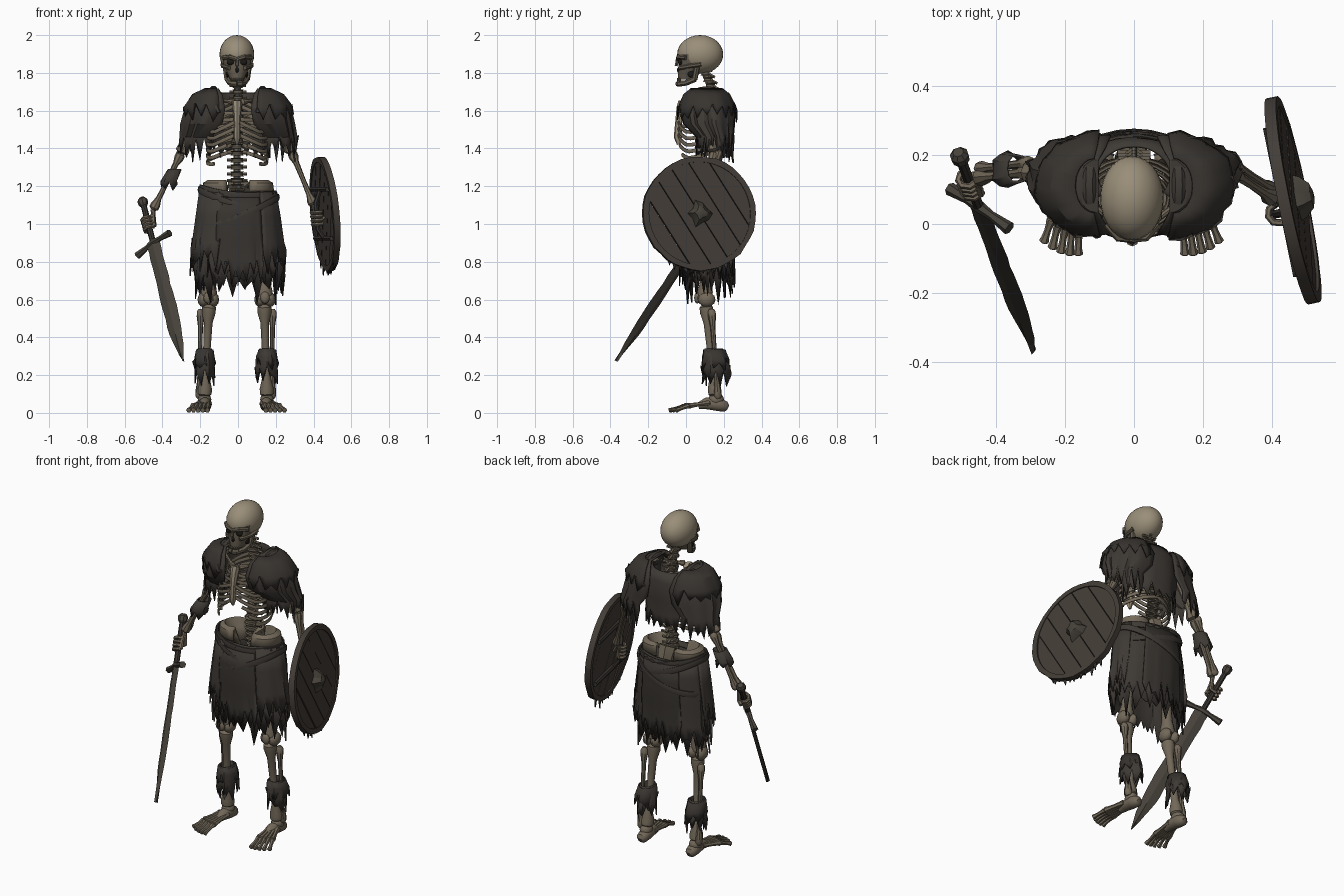
import bpy, bmesh, math, random
from mathutils import Vector as V, Matrix

random.seed(7)
TAU = 2 * math.pi
if "Cube" in bpy.data.objects:
    bpy.data.objects.remove(bpy.data.objects["Cube"])


def material(name, r, g, b):
    m = bpy.data.materials.new(name)
    m.use_nodes = True
    m.diffuse_color = (r, g, b, 1)
    node = next(n for n in m.node_tree.nodes if n.type == 'BSDF_PRINCIPLED')
    node.inputs["Base Color"].default_value = (r, g, b, 1)
    node.inputs["Roughness"].default_value = 0.9
    return m


PALE = material("pale bone", .32, .27, .19)
BONE = material("aged bone", .17, .14, .1)
STAINED = material("stained bone", .13, .108, .077)
CLOTH = material("ragged cloth", .048, .041, .035)
DARK = material("dark cloth", .039, .034, .029)
WOOD = material("old wood", .056, .046, .038)
IRON = material("rusty iron", .062, .054, .043)
HOLLOW = material("hollow black", .012, .01, .008)


def part(name, mat, bm, angle=40, thick=0):
    bmesh.ops.recalc_face_normals(bm, faces=bm.faces[:])
    mesh = bpy.data.meshes.new(name)
    bm.to_mesh(mesh)
    bm.free()
    mesh.materials.append(mat)
    ob = bpy.data.objects.new(name, mesh)
    bpy.context.collection.objects.link(ob)
    bpy.ops.object.select_all(action='DESELECT')
    ob.select_set(True)
    bpy.context.view_layer.objects.active = ob
    bpy.ops.object.shade_smooth_by_angle(angle=math.radians(angle))
    if thick:
        mod = ob.modifiers.new("thickness", 'SOLIDIFY')
        mod.thickness = thick
        mod.offset = 0


def loft(bm, rings, wrap=True, caps=True):
    vs = [[bm.verts.new(p) for p in r] for r in rings]
    n = len(vs[0])
    for a, b in zip(vs, vs[1:]):
        for i in range(n if wrap else n - 1):
            j = (i + 1) % n
            bm.faces.new((a[i], a[j], b[j], b[i]))
    if caps:
        bm.faces.new(vs[0])
        bm.faces.new(vs[-1][::-1])
    return vs


def tube(bm, pts, radii, n=7, flat=1.0):
    pts = [V(p) for p in pts]
    if not isinstance(radii, (list, tuple)):
        radii = [radii] * len(pts)
    chord = (pts[-1] - pts[0]).normalized()
    ref = V((0, 0, 1)) if abs(chord.z) < .7 else V((0, 1, 0))
    rings = []
    for i, p in enumerate(pts):
        t = (pts[min(i + 1, len(pts) - 1)] - pts[max(i - 1, 0)]).normalized()
        u = t.cross(ref).normalized()
        w = u.cross(t)
        rings.append([p + radii[i] * (u * math.cos(a) * flat + w * math.sin(a))
                      for a in (TAU * k / n for k in range(n))])
    loft(bm, rings)


def bone(bm, a, b, r, knob=1.6, n=8):
    a, b = V(a), V(b)
    prof = [(0, .9), (.03, knob), (.09, knob), (.2, 1), (.5, .85),
            (.8, 1), (.91, knob), (.97, knob), (1, .9)]
    tube(bm, [a.lerp(b, f) for f, _ in prof], [r * k for _, k in prof], n)


def ball(bm, c, r, seg=12):
    bmesh.ops.create_uvsphere(bm, u_segments=seg, v_segments=max(6, seg // 2), radius=1,
                              matrix=Matrix.Translation(c) @ Matrix.Diagonal((*r, 1)))


# Draped sheet from (cx, cy, z, rx, ry) rings, with a torn hem; angle zero is the front
def shell(name, mat, rings, n=24, arc=(0, TAU), hem=0.0, fold=.05, side=1, cap=False, thick=.007):
    bm = bmesh.new()
    full = arc[1] - arc[0] > TAU - .01
    cols = n if full else n + 1
    wave = [random.uniform(-fold, fold) for _ in range(cols)]
    tear = [hem * (random.uniform(.4, 1.3) if i % 2 else random.uniform(-.5, .4)) for i in range(cols)]
    rows = list(rings)
    if hem:
        x, y, z, rx, ry = rings[-1]
        rows.append((x, y, z, rx * 1.04, ry * 1.04))
    out = []
    for k, (cx, cy, z, rx, ry) in enumerate(rows):
        last = k == len(rows) - 1
        row = []
        for i in range(cols):
            t = arc[0] + (arc[1] - arc[0]) * i / n
            f = 1 + wave[i] * k / (len(rows) - 1) + random.uniform(-fold, fold) * .25
            row.append((side * (cx + rx * f * math.sin(t)), cy - ry * f * math.cos(t),
                        z - (tear[i] + hem * .25) * last))
        out.append(row)
    vs = loft(bm, out, full, False)
    if cap:
        bm.faces.new(vs[0])
    part(name, mat, bm, 30, thick)


# Skull
bm = bmesh.new()
ball(bm, (-.006, .075, 1.898), (.092, .122, .102), 28)
part("cranium", PALE, bm, 60)
bm = bmesh.new()
face = [(.022, 1.9, .08, .06), (.02, 1.84, .073, .06), (.015, 1.8, .053, .058), (.005, 1.765, .038, .048)]
loft(bm, [[(-.005 + rx * math.sin(TAU * k / 14), cy - ry * math.cos(TAU * k / 14), z)
           for k in range(14)] for cy, z, rx, ry in face])
for s in (1, -1):
    tube(bm, [(-.005 + s * .074, .0, 1.88), (-.005 + s * .04, -.04, 1.885), (-.005, -.043, 1.872)], .012)
    tube(bm, [(-.005 + s * .077, .08, 1.845), (-.005 + s * .075, .02, 1.836), (-.005 + s * .04, -.035, 1.826)], .012)
    tube(bm, [(-.005 + s * .064, .06, 1.84), (-.005 + s * .053, .046, 1.765)], .015)
    tube(bm, [(-.005 + s * .052, .05, 1.768), (-.005 + s * .038, .0, 1.747), (-.005 + s * .018, -.037, 1.742),
              (-.005, -.042, 1.742)], .015)
tube(bm, [(-.005, -.046, 1.875), (-.005, -.052, 1.836)], [.008, .009], 6)
for k in range(-3, 4):
    ball(bm, (-.005 + k * .01, -.044 + abs(k) * .004, 1.763), (.0048, .005, .011), 6)
part("face_and_jaw", STAINED, bm)
bm = bmesh.new()
for s in (1, -1):
    ball(bm, (-.005 + s * .034, -.029, 1.857), (.021, .014, .017))
    ball(bm, (-.005 + s * .05, .03, 1.795), (.008, .022, .02))
ball(bm, (-.005, -.038, 1.815), (.01, .01, .015), 8)
part("eye_nose_and_cheek_hollows", HOLLOW, bm)

# Spine
bm = bmesh.new()
path = [V((0, .15, 1.1)), V((-.005, .13, 1.25)), V((-.005, .17, 1.42)),
        V((0, .19, 1.56)), V((0, .15, 1.68)), V((-.005, .09, 1.83))]
for i in range(24):
    f = i / 23 * (len(path) - 1)
    k = min(int(f), len(path) - 2)
    p = path[k].lerp(path[k + 1], f - k)
    r = .038 - .01 * i / 23
    tube(bm, [p + V((0, 0, h)) for h in (-.012, -.006, .006, .012)], [r, r * .8, r * .8, r], 10)
    tube(bm, [p, p + V((0, .05, -.02))], [.012, .007], 5)
    tube(bm, [p + V((-r * 1.5, .02, 0)), p + V((r * 1.5, .02, 0))], .008, 5)
tube(bm, path, .02)
part("spine", STAINED, bm)

# Ribcage
bm = bmesh.new()
for s in (1, -1):
    for i in range(9):
        w = .085 + .075 * math.sin(min(1, (i + 1) / 6) * math.pi / 2)
        end = math.pi * (.97 if i < 6 else .97 - .08 * (i - 5))
        pts = []
        for j in range(13):
            t = end * j / 12
            z = 1.665 - i * .034 - .08 * math.sin(t * .62) + (.06 * max(0, t - 2.2) if i > 2 else 0)
            pts.append((-.005 + s * w * math.sin(t), .075 + (.08 + .035 * min(1, i / 3)) * math.cos(t), z))
        tube(bm, pts, .011, 6, .55)
    bone(bm, (s * .02, -.02, 1.645), (s * .17, .09, 1.67), .011)
part("ribs_and_collarbones", BONE, bm)
bm = bmesh.new()
tube(bm, [(-.005, -.012, 1.645), (-.005, -.025, 1.61), (-.005, -.04, 1.53), (-.005, -.043, 1.46), (-.005, -.04, 1.42)],
     [.03, .026, .018, .022, .008], 8, .9)
part("breastbone", PALE, bm)

# Pelvis as two sloping bowls and a tailbone
for s, label in ((1, "left"), (-1, "right")):
    shell(label + "_hip_wing", BONE, [(.1, .118, 1.16, .087, .09), (.1, .12, 1.215, .08, .083), (.092, .12, 1.228, .066, .07),
          (.08, .125, 1.18, .052, .058), (.06, .13, 1.11, .035, .04)], 14, (-.5, math.pi + .5), side=s, thick=.012, fold=.02)
bm = bmesh.new()
tube(bm, [(0, .16, 1.22), (0, .2, 1.13), (0, .18, 1.04)], [.06, .045, .015])
part("tailbone", BONE, bm)

# Legs and feet
for s, label in ((1, "left"), (-1, "right")):
    knee = V((s * .15 - .007, .1, .6))
    ankle = V((s * .165 - .012, .155, .085))
    bm = bmesh.new()
    bone(bm, (s * .12, .12, 1.08), knee, .03, 1.4, 10)
    for k in (1, -1):
        ball(bm, knee + V((k * .026, .01, .0)), (.031, .046, .04))
    ball(bm, knee + V((0, -.04, .01)), (.025, .017, .032))
    bone(bm, knee + V((-s * .004, .005, -.025)), ankle, .023, 1.6, 10)
    bone(bm, knee + V((s * .04, .035, -.05)), ankle + V((s * .028, .015, -.01)), .013)
    part(label + "_leg_bones", BONE, bm)
    bm = bmesh.new()
    tube(bm, [ankle + V((-s * .002, y, z)) for y, z in ((.068, -.058), (.055, -.052), (.015, -.04), (-.05, -.035), (-.09, -.048))],
         [.014, .03, .037, .032, .018], 10)
    ball(bm, ankle + V((0, .005, -.015)), (.036, .042, .036))
    for k in range(5):
        toe = V((s * (.155 + k * .025) - .007, -.09 + .006 * k * (k - 1) * .5, .013))
        base = ankle + V((s * (k - 2) * .012, -.03, -.032))
        knuckle = base.lerp(toe, .62) + V((0, 0, .009))
        bone(bm, base, knuckle, .0135, 1.2, 6)
        bone(bm, knuckle, toe, .0115, 1.2, 6)
    part(label + "_foot", BONE, bm)
    c = s * ankle.x
    shell(label + "_shin_wrap", CLOTH, [(c, .145, .34, .036, .045), (c, .15, .3, .05, .06),
          (c, .16, .24, .05, .064)], 16, hem=.07, fold=.2, side=s)
    shell(label + "_shin_rag", DARK, [(c, .15, .335, .045, .054), (c, .158, .28, .053, .066)],
          14, hem=.05, fold=.2, side=s)

# Skirt in torn layers, with sashes
skirt = [(0, .118, 1.175, .188, .124), (0, .116, 1.08, .205, .138), (.005, .115, .92, .222, .137), (.005, .115, .79, .226, .128)]
shell("skirt", CLOTH, skirt, 52, hem=.11, fold=.06)
shell("under_skirt", DARK, [(x, y, z - .03, a * .93, b * .93) for x, y, z, a, b in skirt], 40, hem=.13, fold=.07)
shell("front_apron", DARK, [(0, .116, 1.14, .2, .14), (0, .115, 1.05, .214, .152), (0, .114, .92, .226, .15),
      (0, .114, .8, .23, .142)], 14, (-.55, .6), hem=.09, fold=.03)
shell("back_apron", DARK, [(0, .118, 1.17, .2, .138), (0, .118, 1.05, .214, .148), (0, .116, .92, .226, .147),
      (0, .115, .8, .23, .138)], 14, (math.pi - .6, math.pi + .6), hem=.09, fold=.03)
for s, label, turn in ((1, "left", 1.4), (-1, "right", 1.2)):
    shell(label + "_hip_drape", CLOTH, [(0, .117, 1.17, .203, .14), (0, .116, 1.04, .22, .152), (0, .115, .9, .236, .15)],
          14, (turn - .8, turn + .7), hem=.12, fold=.04, side=s)
bm = bmesh.new()
for tilt, base in ((-.015, 1.165), (-.06, 1.11), (.08, 1.05)):
    grow = (1.18 - base) * .12
    pts = [((.198 + grow) * math.sin(TAU * k / 28), .117 - (.136 + grow) * math.cos(TAU * k / 28),
            base + tilt * math.sin(TAU * k / 28) - .012 * math.cos(TAU * k / 14)) for k in range(29)]
    tube(bm, pts, .019, 6, .4)
part("waist_sashes", CLOTH, bm, 30)

# Mantle
shell("mantle_back", CLOTH, [(0, .14, 1.695, .105, .085), (0, .125, 1.64, .165, .122), (0, .12, 1.53, .172, .128),
      (0, .12, 1.44, .16, .12)], 30, (.95, TAU - .95), hem=.07, fold=.03)
for s, label in ((1, "left"), (-1, "right")):
    shell(label + "_sleeve", CLOTH, [(.11, .11, 1.715, .05, .075), (.1, .11, 1.68, .125, .115), (.095, .112, 1.61, .183, .142),
          (.11, .12, 1.53, .185, .132), (.16, .15, 1.46, .143, .095)],
          24, (-.15, math.pi + .15), hem=.09, fold=.07, side=s, cap=True)
    shell(label + "_shoulder_layer", DARK, [(.115, .11, 1.718, .055, .08), (.105, .11, 1.685, .135, .12),
          (.1, .112, 1.625, .183, .146)], 18, (0, math.pi), hem=.06, fold=.05, side=s)
    bm = bmesh.new()
    tube(bm, [(s * (.1 + .03 * math.sin(t)), .112 - .138 * math.cos(t), 1.59 + .13 * math.sin(t))
              for t in (math.pi * k / 12 for k in range(13))], .011, 6, 1.8)
    part(label + "_mantle_edge", CLOTH, bm, 30)


# Sword frame
pommel, tip = V((-.505, .197, 1.12)), V((-.29, -.37, .275))
down = (tip - pommel).normalized()
across = V((.175, -.125, .105))
across = (across - down * across.dot(down)).normalized()
guard = pommel + down * .268
edge = Matrix.Rotation(math.radians(-7), 3, down) @ across
flat_n = down.cross(edge)
# Shield frame
centre = V((.46, .07, 1.055))
out_n = V((.98, .2, .09)).normalized()
up = (V((0, 0, 1)) - out_n * out_n.z).normalized()
along = up.cross(out_n)


def on_shield(a, b, c):
    return centre + along * a + up * b + out_n * c


# Arms with gripping hands
def arm(label, shoulder, elbow, wrist, grip, axis):
    shoulder, elbow, wrist = V(shoulder), V(elbow), V(wrist)
    bm = bmesh.new()
    bone(bm, shoulder, elbow, .022, 1.6)
    ball(bm, shoulder, (.036, .036, .036))
    bone(bm, elbow, wrist, .015, 1.7)
    bone(bm, elbow + V((0, .027, .01)), wrist + V((0, .025, 0)), .013, 1.6)
    e = wrist - grip
    e = (e - axis * e.dot(axis)).normalized()
    f = axis.cross(e)
    for k in range(4):
        h = grip + axis * (k - 1.5) * .021
        bone(bm, wrist, h + e * .03, .009, 1.4, 6)
        tube(bm, [h + .029 * (e * math.cos(a) + f * math.sin(a)) for a in (0, .8, 1.6, 2.4, 3.2, 4)], .01, 6)
    tube(bm, [wrist, grip + e * .02 - f * .028, grip - e * .015 - f * .03], .011, 6)
    part(label + "_arm_bones", BONE, bm)


arm("left", (.19, .13, 1.63), (.285, .15, 1.38), (.4, .075, 1.1), on_shield(-.03, -.02, -.05), up)
arm("right", (-.19, .13, 1.63), (-.3, .15, 1.375), (-.45, .135, 1.075), pommel + down * .15, down)
shell("right_forearm_wrap", CLOTH, [(-.335, .16, 1.29, .034, .04), (-.365, .155, 1.23, .042, .048)], 12, hem=.04, fold=.2)

# Sword
bm = bmesh.new()
rings = []
for k in range(17):
    f = k / 16
    w = (.04 + .006 * f) * (1 if f < .72 else max(.04, ((1 - f) / .28) ** .7))
    p = guard.lerp(tip, f)
    left, right = (w * random.uniform(.9, 1.06) for _ in range(2))
    rings.append([p + edge * left, p + flat_n * .011, p - edge * right, p - flat_n * .011])
loft(bm, rings)
part("sword_blade", IRON, bm, 20)
bm = bmesh.new()
tube(bm, [guard + across * k * .12 + down * .012 * abs(k) for k in (-1, -.85, -.4, 0, .4, .85, 1)],
     [.02, .018, .013, .018, .013, .018, .02], 6)
tube(bm, [pommel + down * k for k in (-.02, -.005, .02, .035)], [.016, .028, .026, .014], 8)
part("sword_guard_and_pommel", IRON, bm, 30)
bm = bmesh.new()
tube(bm, [pommel + down * .03, guard], .016, 8)
part("sword_grip", DARK, bm)

# Shield planks, cut to a circle
bm = bmesh.new()
R, count = .287, 6
for i in range(count):
    s0, s1 = (-R + 2 * R * (i + g) / count for g in (.02, .98))
    ss = [s0 + (s1 - s0) * k / 6 for k in range(7)]
    half = [(s, math.sqrt(max(R * R - s * s, .0004))) for s in ss]
    outline = half + [(s, -t) for s, t in reversed(half)]
    depth = random.uniform(-.003, .003)
    loft(bm, [[on_shield(.85 * s + .53 * t, .53 * s - .85 * t, c + depth) for s, t in outline] for c in (-.011, .011)])
part("shield_planks", WOOD, bm, 30)
bm = bmesh.new()
rim = []
for k in range(41):
    a, j = TAU * k / 40, random.uniform(-.005, .004) if 0 < k < 40 else 0
    rim.append([on_shield(r * math.cos(a), r * math.sin(a), c)
                for r, c in ((.274, -.017), (.303 + j, -.017), (.303 + j, .017), (.274, .017))])
loft(bm, rim, caps=False)
part("shield_rim", WOOD, bm, 30)
bm = bmesh.new()
for b in (-.13, .13):
    tube(bm, [on_shield(-.22, b, -.018), on_shield(.22, b, -.018)], .014, 6)
tube(bm, [on_shield(-.03, b, c) for b, c in ((-.13, -.02), (-.08, -.05), (.06, -.05), (.13, -.02))], .013)
part("shield_battens_and_handle", DARK, bm)
bm = bmesh.new()
loft(bm, [[on_shield(r * j * math.cos(TAU * k / 10), r * j * math.sin(TAU * k / 10), c)
           for k, j in enumerate((1.2, .8, 1, 1.25, .75, 1.1, .8, 1.3, .85, 1))]
          for r, c in ((.06, .01), (.052, .03), (.032, .055), (.012, .062))])
part("shield_boss", IRON, bm, 25)
bm = bmesh.new()
for k in range(12):
    a = -.5 * math.pi + (k - 5.5) * .11
    p = on_shield(.29 * math.cos(a), .29 * math.sin(a), random.uniform(-.012, .012))
    w = along * .014
    drop = V((0, random.uniform(-.01, .01), -random.uniform(.02, .065)))
    bm.faces.new([bm.verts.new(q) for q in (p - w, p + w, p + drop)])
part("shield_rags", DARK, bm, 30, .006)
